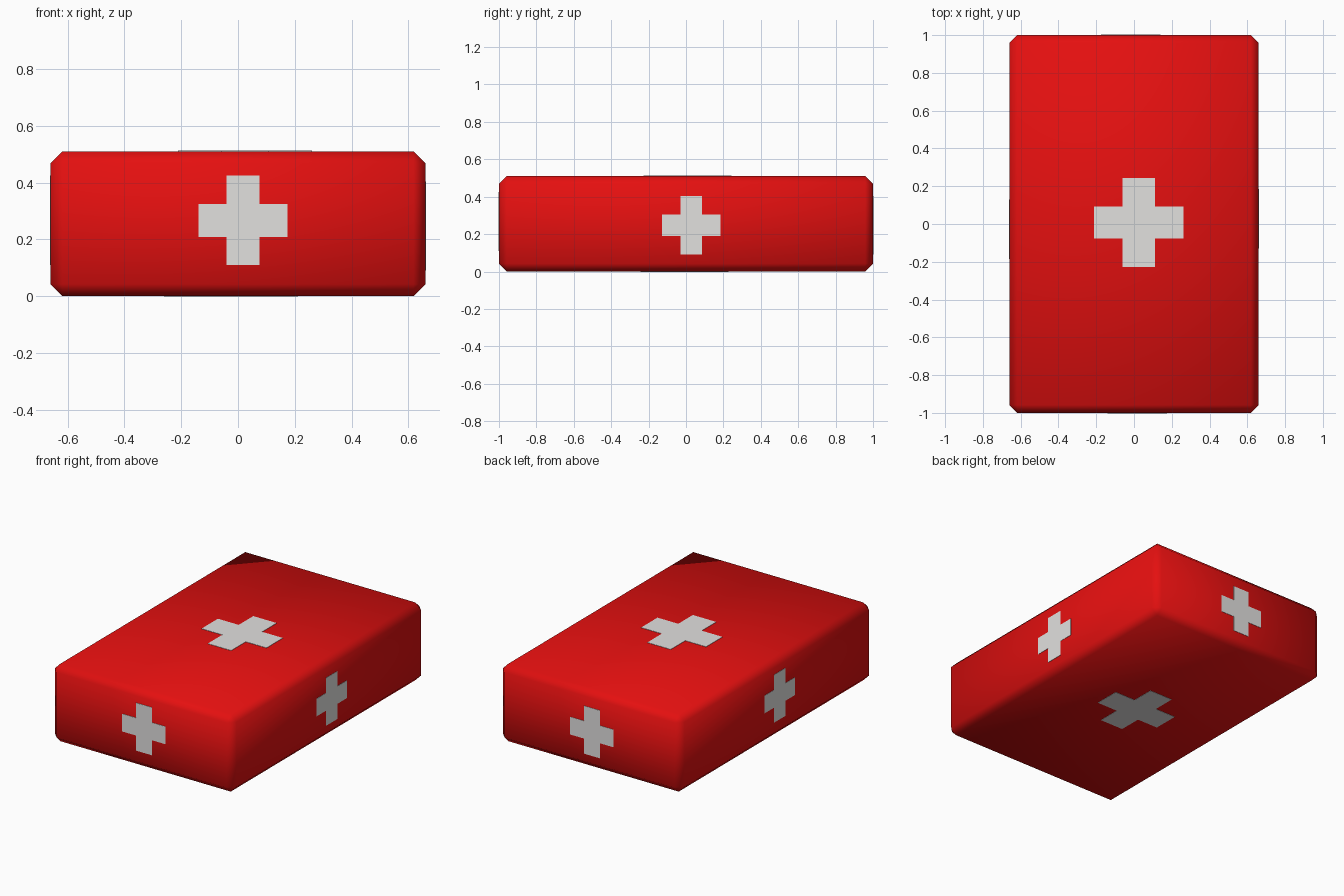
import bpy, bmesh
from mathutils import Vector

if "Cube" in bpy.data.objects:
    bpy.data.objects.remove(bpy.data.objects["Cube"])

X, Y, Z, BEVEL = 0.66, 1.0, 0.51, 0.042


def material(name, rgb):
    m = bpy.data.materials.new(name)
    m.diffuse_color = (*rgb, 1)
    m.use_nodes = True
    m.node_tree.nodes["Principled BSDF"].inputs["Base Color"].default_value = m.diffuse_color
    return m


red = material("red", (0.78, 0.005, 0.005))
white = material("off white", (0.76, 0.75, 0.74))


def add_object(name, bm, mat):
    me = bpy.data.meshes.new(name)
    bm.to_mesh(me)
    bm.free()
    me.materials.append(mat)
    ob = bpy.data.objects.new(name, me)
    bpy.context.collection.objects.link(ob)
    return ob


# Case: chamfered box, shaded smooth all over
bm = bmesh.new()
bmesh.ops.create_cube(bm, size=1)
for v in bm.verts:
    v.co = Vector((v.co.x * 2 * X, v.co.y * 2 * Y, (v.co.z + 0.5) * Z))
bmesh.ops.bevel(bm, geom=bm.edges[:], offset=BEVEL, segments=1,
                profile=0.5, affect='EDGES')
for f in bm.faces:
    f.smooth = True
add_object("case", bm, red)


# Painted crosses: thin plates lying on each side
def cross(name, centre, normal, up, half, arm):
    n, u = Vector(normal), Vector(up)
    r = u.cross(n)
    c = Vector(centre) + n * 0.002
    pts = [(arm, half), (-arm, half), (-arm, arm), (-half, arm),
           (-half, -arm), (-arm, -arm), (-arm, -half), (arm, -half),
           (arm, -arm), (half, -arm), (half, arm), (arm, arm)]
    bm = bmesh.new()
    face = bm.faces.new([bm.verts.new(c + r * a + u * b) for a, b in pts])
    ext = bmesh.ops.extrude_face_region(bm, geom=[face], use_keep_orig=True)
    for v in ext["geom"]:
        if isinstance(v, bmesh.types.BMVert):
            v.co -= n * 0.004
    bmesh.ops.recalc_face_normals(bm, faces=bm.faces[:])
    add_object(name, bm, white)


UP = (0, 0, 1)
for s, end, side, lid in ((1, "back", "right", "top"), (-1, "front", "left", "bottom")):
    cross(end + "_cross", (-0.0175 * s, Y * s, 0.257 - 0.01 * s), (0, s, 0), UP, 0.157, 0.058)
    cross(side + "_cross", (X * s, 0.0275 * s, 0.257 - 0.01 * s), (s, 0, 0), UP, 0.157, 0.058)
    cross(lid + "_cross", (0.025 * s, 0.008 * s, Z if s > 0 else 0), (0, 0, s), (0, 1, 0), 0.236, 0.085)

# Keep the lowest plate standing on the ground plane
bpy.data.objects["bottom_cross"].location.z = 0.0005
